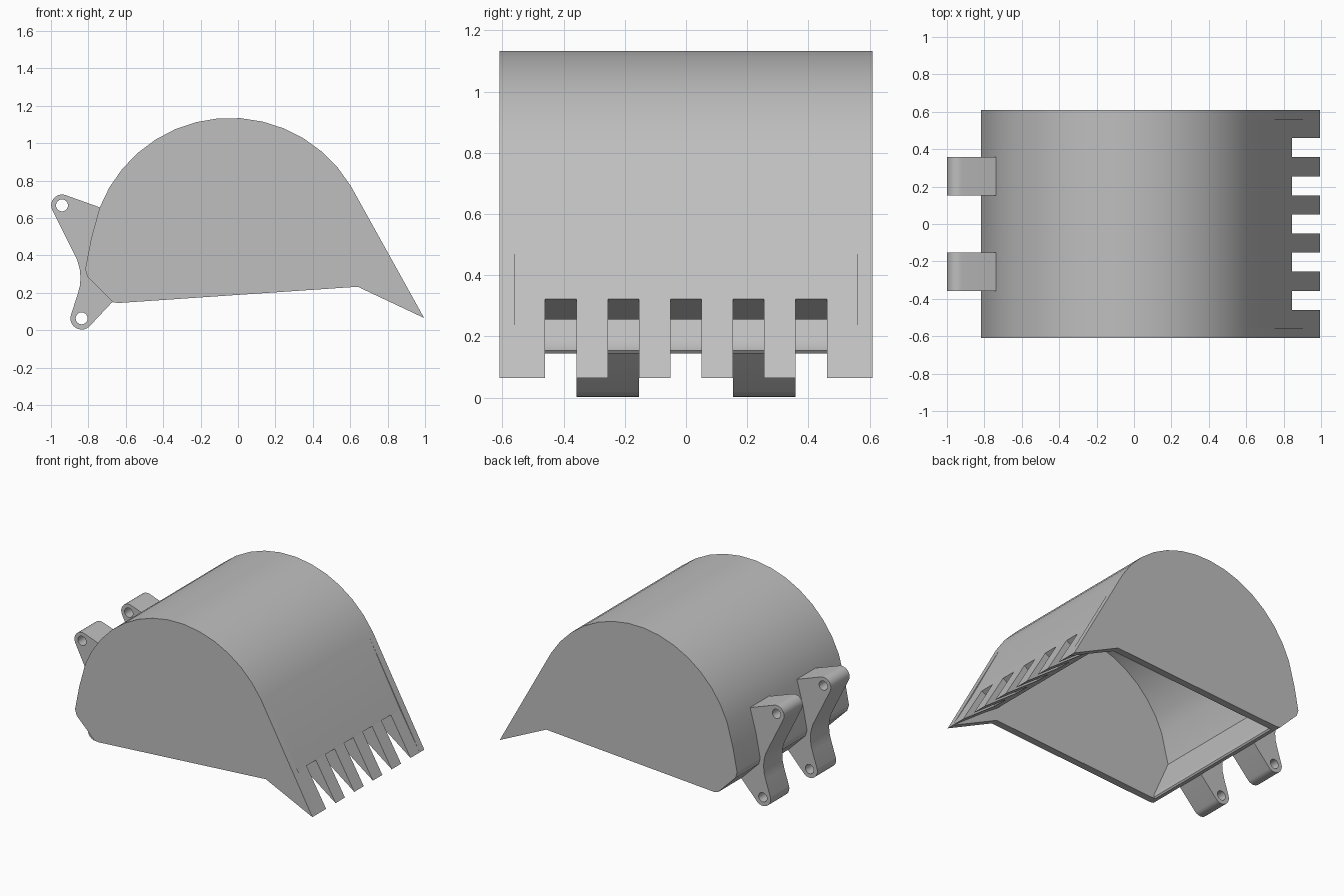
import bpy, bmesh
from math import cos, sin, radians, pi

if "Cube" in bpy.data.objects:
    bpy.data.objects.remove(bpy.data.objects["Cube"])

steel = bpy.data.materials.new("grey_steel")
steel.use_nodes = True
GREY = (0.52, 0.52, 0.52, 1)
steel.diffuse_color = GREY
steel.node_tree.nodes["Principled BSDF"].inputs["Base Color"].default_value = GREY


def arc(cx, cz, r, start, end, steps):
    """Points on a circle in the xz plane, angles in degrees."""
    return [(cx + r * cos(radians(start + (end - start) * i / steps)),
             cz + r * sin(radians(start + (end - start) * i / steps)))
            for i in range(steps + 1)]


def prism(name, loops, y0, y1):
    """Extrude an xz outline (with optional hole loops) from y0 to y1."""
    bm = bmesh.new()
    for loop in loops:
        vs = [bm.verts.new((x, y0, z)) for x, z in loop]
        for i, v in enumerate(vs):
            bm.edges.new((v, vs[(i + 1) % len(vs)]))
    bmesh.ops.triangle_fill(bm, use_beauty=True, edges=bm.edges[:])
    res = bmesh.ops.extrude_face_region(bm, geom=bm.faces[:], use_keep_orig=True)
    moved = [g for g in res["geom"] if isinstance(g, bmesh.types.BMVert)]
    bmesh.ops.translate(bm, vec=(0, y1 - y0, 0), verts=moved)
    bmesh.ops.recalc_face_normals(bm, faces=bm.faces[:])
    mesh = bpy.data.meshes.new(name)
    bm.to_mesh(mesh)
    bm.free()
    mesh.materials.append(steel)
    obj = bpy.data.objects.new(name, mesh)
    bpy.context.collection.objects.link(obj)
    bpy.ops.object.select_all(action="DESELECT")
    obj.select_set(True)
    bpy.context.view_layer.objects.active = obj
    bpy.ops.object.shade_smooth_by_angle(angle=radians(25))
    return obj


HALF, WALL = 0.61, 0.05
INNER = HALF - WALL
tip, corner = (0.995, 0.065), (0.64, 0.232)
slot_top, slot_under = (0.845, 0.322), (0.735, 0.255)

# Outer outline, from the rear lip over the back to the straight front
outer = [(-0.64, 0.145), (-0.67, 0.15), (-0.805, 0.285), (-0.817, 0.325), (-0.785, 0.49)]
outer += arc(-0.04, 0.385, 0.75, 159, 31, 14)

# Side plates
for side, label in ((1, "left"), (-1, "right")):
    prism(label + "_side_plate", [outer + [tip, corner]], side * INNER, side * HALF)

# Curved shell with a thick front edge and a rounded rear lip
inner = [slot_top, slot_under, (0.63, 0.325)]
inner += arc(-0.04, 0.385, 0.70, 28, 159, 14)
inner += [(-0.745, 0.43), (-0.64, 0.19), (-0.632, 0.17), (-0.632, 0.155)]
prism("curved_shell", [outer + inner], -INNER, INNER)

# Teeth between the five slots
tooth = [slot_top, tip, slot_under]
for n, (a, b) in enumerate(((0.05, 0.153), (0.255, 0.357), (0.46, INNER))):
    for side, label in ((1, "left"), (-1, "right")):
        prism(f"{label}_tooth_{n + 1}", [tooth], side * a, side * b)

# Mounting lugs with two pin holes each
upper, lower = (-0.941, 0.667), (-0.836, 0.063)
lug = [(-0.735, 0.655), (-0.78, 0.5), (-0.8, 0.325), (-0.79, 0.29), (-0.665, 0.155), (-0.68, 0.142)]
lug += arc(*lower, 0.06, -47, -197, 10)
lug += [(-0.858, 0.19), (-0.846, 0.235), (-0.842, 0.28), (-0.846, 0.325), (-0.86, 0.375)]
lug += arc(*upper, 0.058, 207, 71, 10)
holes = [arc(x, z, 0.032, 0, 345, 23) for x, z in (upper, lower)]
for side, label in ((1, "left"), (-1, "right")):
    prism(label + "_mounting_lug", [lug] + holes, side * 0.153, side * 0.357)
